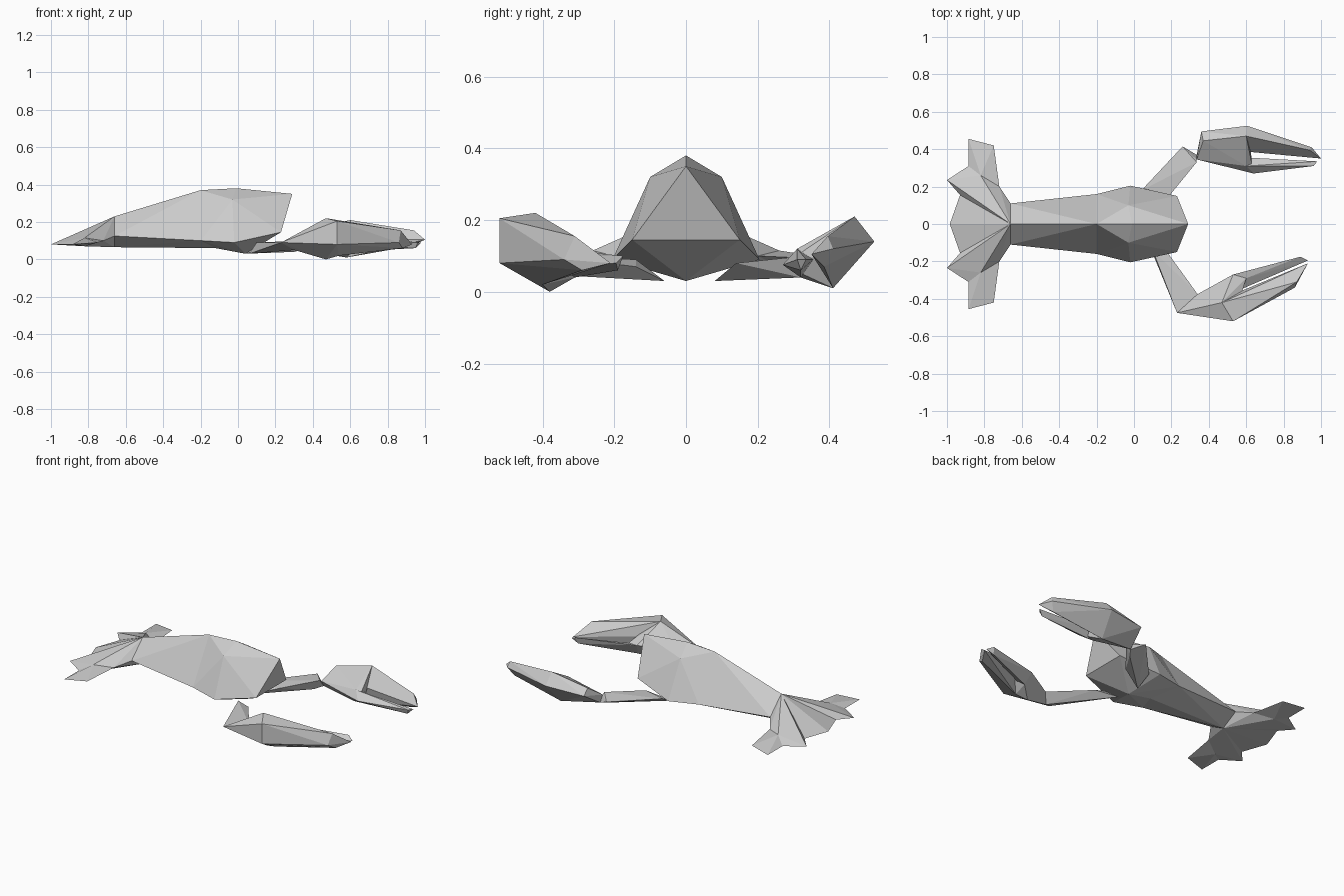
import bpy
import bmesh

default_cube = bpy.data.objects.get("Cube")
if default_cube:
    bpy.data.objects.remove(default_cube, do_unlink=True)

# Single flat grey shell colour
shell = bpy.data.materials.new("shell_grey")
shell.use_nodes = True
shell.diffuse_color = (0.6, 0.6, 0.6, 1)
shell.node_tree.nodes["Principled BSDF"].inputs["Base Color"].default_value = shell.diffuse_color


def finish(name, bm):
    """Turn a bmesh into a flat shaded object."""
    bmesh.ops.recalc_face_normals(bm, faces=bm.faces[:])
    mesh = bpy.data.meshes.new(name)
    bm.to_mesh(mesh)
    bm.free()
    mesh.materials.append(shell)
    part = bpy.data.objects.new(name, mesh)
    bpy.context.collection.objects.link(part)
    return part


def faceted(name, *groups):
    """Faceted solid wrapped around groups of corner points."""
    bm = bmesh.new()
    for group in groups:
        for corner in group:
            bm.verts.new(corner)
    result = bmesh.ops.convex_hull(bm, input=bm.verts[:])
    spare = {v for v in result["geom_interior"] + result["geom_unused"]
             if isinstance(v, bmesh.types.BMVert) and v.is_valid}
    bmesh.ops.delete(bm, geom=list(spare), context="VERTS")
    return finish(name, bm)


def both_sides(points):
    """Add the mirrored partner of every point off the centre line."""
    return points + [(x, -y, z) for x, y, z in points if y]


# Body: a deep chest with a pointed brow, and a tapering abdomen
waist = both_sides([(-.2, 0, .37), (-.2, .16, .1), (-.12, 0, .06)])
chest = both_sides([(-.01, 0, .38), (-.03, .1, .32), (-.02, .205, .09),
                    (.23, .15, .145), (.29, 0, .35), (.04, 0, .03)])
tail_root = both_sides([(-.66, 0, .23), (-.66, .11, .125), (-.66, 0, .065)])
faceted("chest", waist, chest)
faceted("abdomen", tail_root, waist)

# Tail fan: pleated sheets above and below, running out from the tail root
half_rim = [(-.66, .11, .125), (-.72, .2, .1), (-.75, .42, .09),
            (-.885, .455, .08), (-.885, .31, .08), (-1, .235, .08),
            (-.93, .155, .08), (-.985, 0, .08)]
rim = half_rim + [(x, -y, z) for x, y, z in reversed(half_rim[:-1])]


def pleats(bm, hub, fold_height):
    """Fan of triangles from the hub, with a fold at each outer lobe."""
    centre = bm.verts.new(hub)
    edge = [bm.verts.new(p) for p in rim]
    last = len(edge) - 1
    for side in (1, -1):
        fold = bm.verts.new((-.82, side * .26, fold_height))
        lobe = edge[1:6] if side == 1 else edge[last - 5:last]
        for a, b in zip(lobe, lobe[1:]):
            bm.faces.new((fold, a, b))
        bm.faces.new((centre, lobe[0], fold))
        bm.faces.new((centre, fold, lobe[-1]))
    inner = [(0, 1), (5, 6), (6, 7)]
    for a, b in inner:
        bm.faces.new((centre, edge[a], edge[b]))
        bm.faces.new((centre, edge[last - a], edge[last - b]))


fan = bmesh.new()
pleats(fan, (-.66, 0, .23), .115)
pleats(fan, (-.66, 0, .065), .07)
bmesh.ops.remove_doubles(fan, verts=fan.verts[:], dist=.001)
finish("tail_fan", fan)

# Left arm and claw, rolled so its ridge stands above the gap
left_wrist = [(.335, .345, .09), (.335, .37, .05)]
faceted("left_arm", left_wrist,
        [(.04, .08, .03), (.04, .18, .08), (.18, .14, .08)],
        [(.26, .415, .09), (.3, .32, .04), (.335, .33, .1)])
left_outer = [(.605, .525, .14), (.6, .47, .21), (.57, .39, .11), (.58, .41, .01)]
left_inner = [(.6, .31, .12), (.64, .27, .075), (.61, .355, .09), (.58, .32, .04)]
faceted("left_palm", left_wrist, left_outer, left_inner,
        [(.36, .495, .13), (.37, .445, .16)])
faceted("left_outer_finger", left_outer,
        [(.95, .41, .12), (.94, .395, .155), (1, .35, .105), (.92, .385, .07)])
faceted("left_inner_finger", left_inner,
        [(.98, .335, .09), (.96, .31, .09), (.95, .32, .06)])

# Right arm and claw, lying flatter and turned toward the middle
right_wrist = [(.23, -.475, .09), (.34, -.375, .1), (.3, -.42, .05)]
faceted("right_arm", right_wrist,
        [(.06, -.06, .03), (.1, -.14, .09), (.17, -.14, .07)])
right_outer = [(.53, -.52, .205), (.53, -.52, .08), (.47, -.42, .22),
               (.58, -.355, .12), (.54, -.4, .02)]
right_inner = [(.53, -.27, .11), (.6, -.29, .1), (.57, -.35, .07), (.55, -.31, .04)]
faceted("right_palm", right_wrist, right_outer, right_inner, [(.47, -.38, 0)])
faceted("right_outer_finger", right_outer,
        [(.87, -.31, .155), (.86, -.34, .09), (.93, -.21, .08), (.88, -.29, .06)])
faceted("right_inner_finger", right_inner,
        [(.89, -.175, .1), (.93, -.195, .08), (.88, -.19, .06)])
